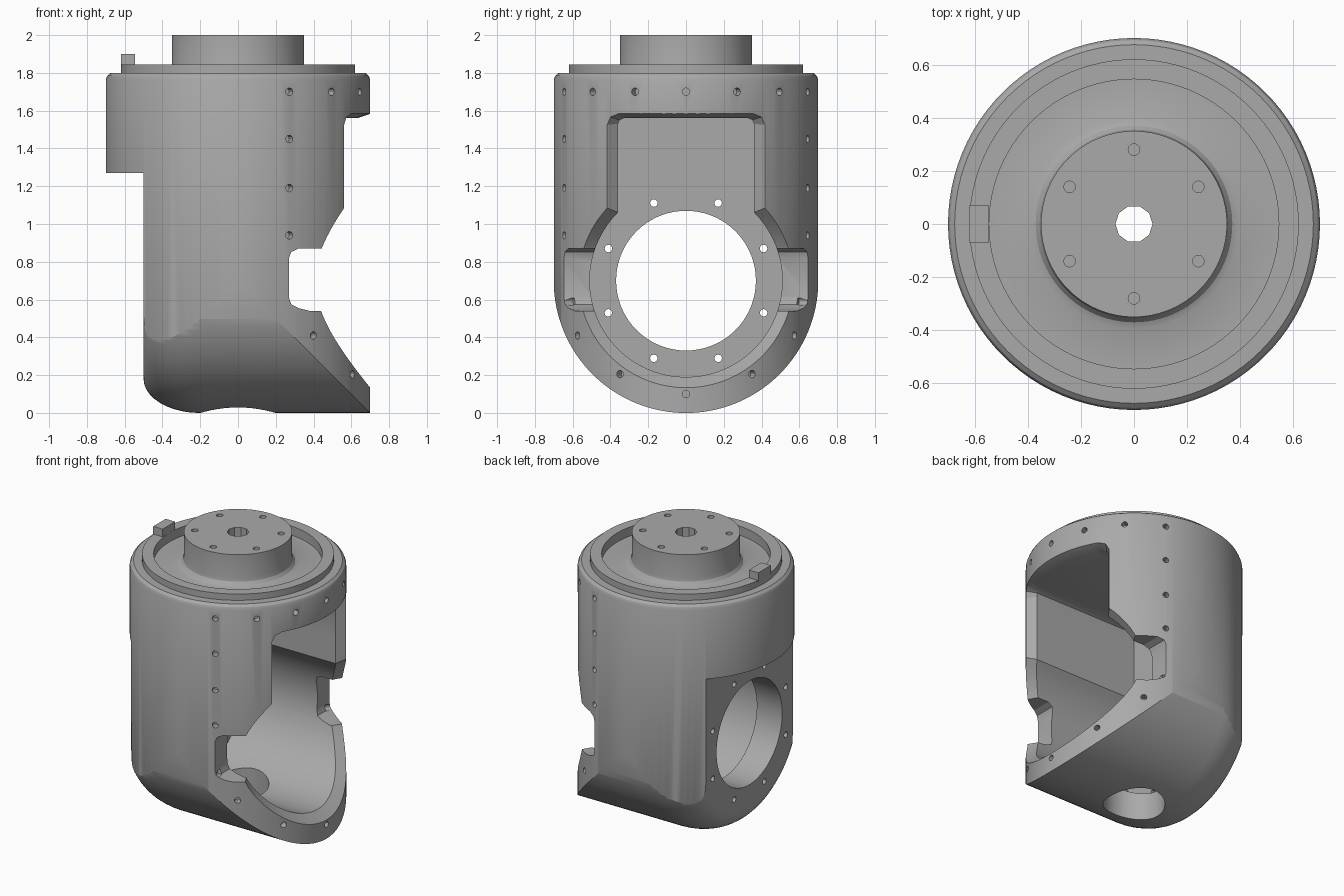
import bpy, bmesh
from math import sin, cos, pi, asin, sqrt, radians
from mathutils import Vector

old = bpy.data.objects.get("Cube")
if old:
    bpy.data.objects.remove(old)

grey = bpy.data.materials.new("machined_grey")
grey.use_nodes = True
tone = (0.4, 0.4, 0.4, 1)
grey.diffuse_color = tone
grey.node_tree.nodes["Principled BSDF"].inputs["Base Color"].default_value = tone

R = 0.7        # housing radius and height of the horizontal axis
BACK = -0.3    # inner face of the flange wall


def finish(name, bm):
    bmesh.ops.recalc_face_normals(bm, faces=bm.faces)
    me = bpy.data.meshes.new(name)
    bm.to_mesh(me)
    bm.free()
    me.materials.append(grey)
    ob = bpy.data.objects.new(name, me)
    bpy.context.collection.objects.link(ob)
    return ob


def loft(name, rings):
    """Closed skin over rings with equal point counts."""
    bm = bmesh.new()
    vs = [[bm.verts.new(p) for p in ring] for ring in rings]
    n = len(vs[0])
    for a, b in zip(vs, vs[1:]):
        for i in range(n):
            j = (i + 1) % n
            bm.faces.new((a[i], a[j], b[j], b[i]))
    bm.faces.new(vs[0])
    bm.faces.new(vs[-1])
    return finish(name, bm)


def lathe(name, profile, seg=96):
    turn = [2 * pi * i / seg for i in range(seg)]
    return loft(name, [[(r * cos(t), r * sin(t), z) for t in turn] for r, z in profile])


def rods(name, items, seg=16):
    """Straight round rods: (start, end, radius)."""
    bm = bmesh.new()
    for a, b, r in items:
        a, b = Vector(a), Vector(b)
        q = (b - a).to_track_quat('Z', 'Y')
        loops = [[bm.verts.new(c + q @ Vector((r * cos(2 * pi * i / seg), r * sin(2 * pi * i / seg), 0)))
                  for i in range(seg)] for c in (a, b)]
        for i in range(seg):
            j = (i + 1) % seg
            bm.faces.new((loops[0][i], loops[0][j], loops[1][j], loops[1][i]))
        bm.faces.new(loops[0])
        bm.faces.new(loops[1])
    return finish(name, bm)


def box(name, lo, hi):
    return loft(name, [[(lo[0], lo[1], z), (hi[0], lo[1], z), (hi[0], hi[1], z), (lo[0], hi[1], z)]
                       for z in (lo[2], hi[2])])


def boolean(ob, tool, op='DIFFERENCE'):
    m = ob.modifiers.new("cut", 'BOOLEAN')
    m.operation, m.solver, m.object = op, 'EXACT', tool
    bpy.context.view_layer.objects.active = ob
    bpy.ops.object.modifier_apply(modifier=m.name)
    bpy.data.objects.remove(tool)


# Turned housing with rim ring, recess and hub
housing = lathe("housing", [
    (R, -0.1), (R, 1.765), (0.692, 1.785), (0.675, 1.8), (0.62, 1.8), (0.62, 1.845),
    (0.545, 1.845), (0.545, 1.78), (0.395, 1.78), (0.37, 1.79), (0.355, 1.81),
    (0.35, 1.835), (0.35, 2.0)])


# Rounded underside, narrowing to the flange
def cradle(x, r):
    arc = [pi + pi * i / 64 for i in range(65)]
    return ([(x, r * cos(t), R + r * sin(t)) for t in arc]
            + [(x, r + 0.05, 2.5), (x, -r - 0.05, 2.5)])


rings = [cradle(-0.9, 0.52)]
for i in range(11):
    t = pi / 2 * i / 10
    rings.append(cradle(-0.2 - 0.3 * cos(t), 0.52 + 0.1805 * sin(t)))
rings.append(cradle(0.9, 0.7005))
boolean(housing, loft("cradle_tool", rings), 'INTERSECT')

# Flat flange below the overhang
boolean(housing, box("flat_tool", (-1, -1, -1), (-0.5, 1, 1.27)))


# Side opening with flared edge
def opening(r, w, top, c):
    a = asin(w / r)
    arc = [pi / 2 - a - (2 * pi - 2 * a) * i / 56 for i in range(57)]
    pts = [(r * cos(t), R + r * sin(t)) for t in arc]
    pts += [(-w, 1.25), (-w, top - c), (-w + 0.3 * c, top - 0.3 * c)]
    pts += [((w - c) * k / 6, top) for k in range(-6, 7)]
    return pts + [(w - 0.3 * c, top - 0.3 * c), (w, top - c), (w, 1.25)]


inner = opening(0.51, 0.36, 1.56, 0.03)
outer = opening(0.57, 0.42, 1.585, 0.06)
boolean(housing, loft("opening_tool", [
    [(BACK, y, z) for y, z in inner],
    [(sqrt(0.63 ** 2 - y * y), y, z) for y, z in inner],
    [(sqrt(0.7 ** 2 - y * y) + 0.004, y, z) for y, z in outer],
    [(1, y, z) for y, z in outer]]))

# Cross slot through both cheeks
slot = [(0.27, 0.61), (0.27, 0.82), (0.282, 0.852), (0.32, 0.87), (1, 0.87),
        (1, 0.54), (0.38, 0.54), (0.32, 0.555), (0.282, 0.575)]
boolean(housing, loft("slot_tool", [[(x, y, z) for x, z in slot] for y in (-1, 1)]))

# Flange bore, bottom port and hub bore
boolean(housing, rods("bore_tool", [((-0.9, 0, R), (0.1, 0, R), 0.37)], 72))
boolean(housing, rods("port_tool", [((0, 0, -0.3), (0, 0, 0.5), 0.2)], 48))
boolean(housing, rods("hub_bore_tool", [((0, 0, 1.3), (0, 0, 2.2), 0.07)], 10))

# Bolt holes: flange circle, hub circle and cover screws
holes = []
for k in range(8):
    t = radians(22.5 + 45 * k)
    y, z = 0.445 * cos(t), R + 0.445 * sin(t)
    holes.append(((-0.6, y, z), (BACK + 0.05, y, z), 0.02))
for k in range(6):
    t = radians(30 + 60 * k)
    x, y = 0.28 * cos(t), 0.28 * sin(t)
    holes.append(((x, y, 1.9), (x, y, 2.1), 0.022))
screws = [(0, 1.7), (0, 0.1)]
for s in (-1, 1):
    screws += [(s * y, z) for y, z in (
        (0.27, 1.7), (0.495, 1.7), (0.645, 1.7), (0.645, 1.45), (0.645, 1.19),
        (0.645, 0.94), (0.635, 0.59), (0.575, 0.41), (0.35, 0.205))]
for y, z in screws:
    d = Vector((sqrt(R * R - y * y), y, 0)) / R
    up = Vector((0, 0, z))
    holes.append((d * 0.65 + up, d * 0.8 + up, 0.02))
boolean(housing, rods("hole_tool", holes, 12))

# Index key on the rim
key = box("index_key", (-0.62, -0.07, 1.835), (-0.545, 0.07, 1.9))

# Smooth curved walls, crisp edges
bpy.ops.object.select_all(action='DESELECT')
housing.select_set(True)
bpy.context.view_layer.objects.active = housing
bpy.ops.object.shade_smooth_by_angle(angle=radians(25))
